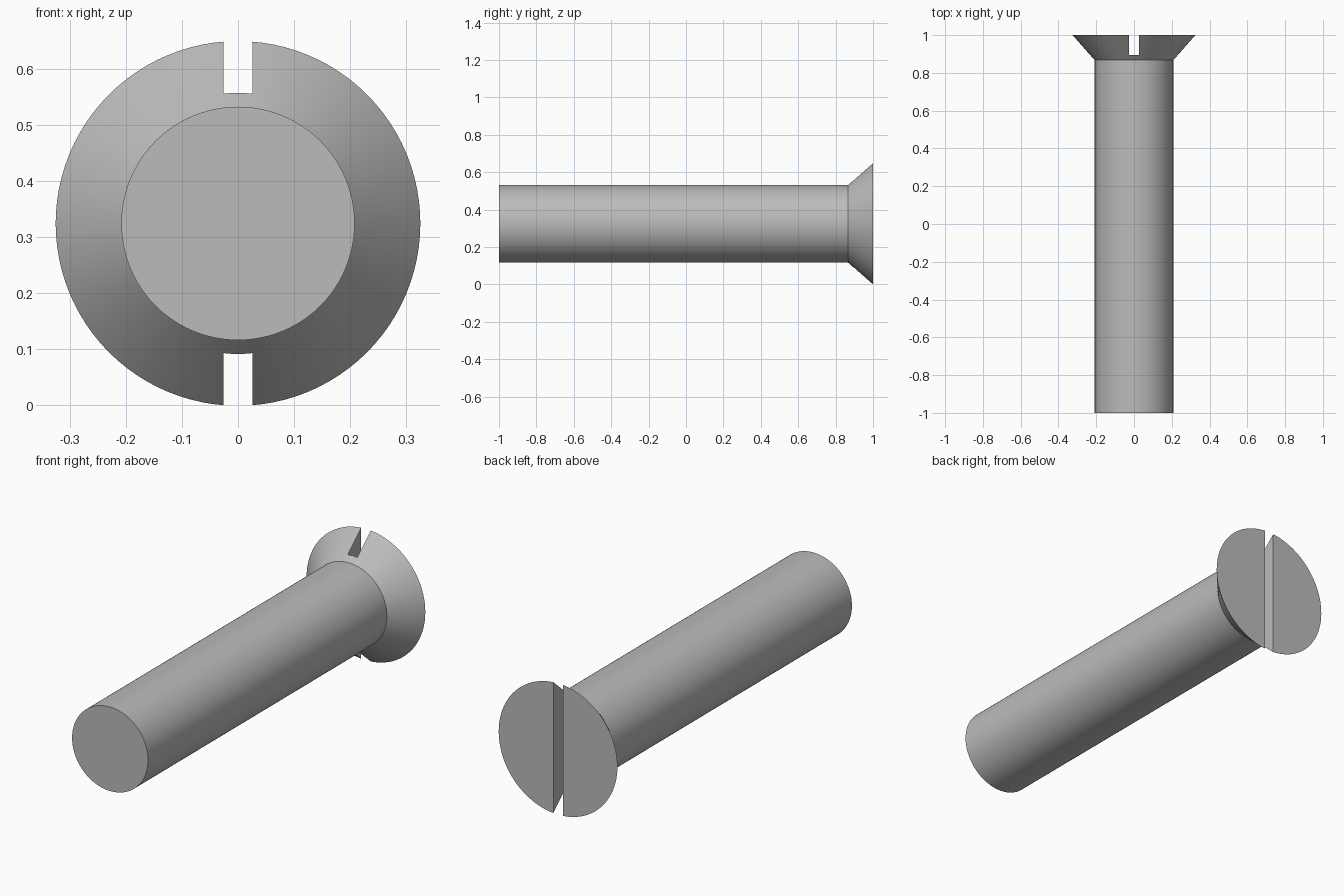
import bpy
import bmesh
from math import radians, tau
from mathutils import Matrix, Vector

default_cube = bpy.data.objects.get("Cube")
if default_cube:
    bpy.data.objects.remove(default_cube, do_unlink=True)

AXIS_Z = 0.324
SEGMENTS = 96
SHANK_RADIUS, HEAD_RADIUS = 0.208, 0.325
HEAD_START, SLOT_FLOOR, SLOT_WIDTH = 0.867, 0.895, 0.052


def make_material(name, color):
    mat = bpy.data.materials.new(name)
    mat.use_nodes = True
    mat.diffuse_color = color
    mat.node_tree.nodes["Principled BSDF"].inputs["Base Color"].default_value = color
    return mat


def add_object(name, bm):
    bmesh.ops.recalc_face_normals(bm, faces=bm.faces)
    mesh = bpy.data.meshes.new(name)
    bm.to_mesh(mesh)
    bm.free()
    obj = bpy.data.objects.new(name, mesh)
    bpy.context.collection.objects.link(obj)
    return obj


# Screw body: rings along y, bridged by side faces and closed by flat ends
profile = [(-1, SHANK_RADIUS), (HEAD_START, SHANK_RADIUS), (1, HEAD_RADIUS)]
bm = bmesh.new()
rings = []
for y, radius in profile:
    rings.append([
        bm.verts.new(Matrix.Rotation(tau * i / SEGMENTS, 3, "Y") @ Vector((0, y, radius))
                     + Vector((0, 0, AXIS_Z)))
        for i in range(SEGMENTS)])
for a, b in zip(rings, rings[1:]):
    for i in range(SEGMENTS):
        j = (i + 1) % SEGMENTS
        bm.faces.new((a[i], a[j], b[j], b[i]))
bm.faces.new(rings[0])
bm.faces.new(rings[-1])
screw = add_object("countersunk_screw", bm)
screw.data.materials.append(make_material("grey metal", (0.5, 0.5, 0.5, 1)))

# Driver slot across the full head, cut with a box
bm = bmesh.new()
bmesh.ops.create_cube(bm, size=1)
bmesh.ops.scale(bm, verts=bm.verts, vec=(SLOT_WIDTH, 0.4, 1))
bmesh.ops.translate(bm, verts=bm.verts, vec=(0, SLOT_FLOOR + 0.2, AXIS_Z))
cutter = add_object("slot_cutter", bm)
cutter.hide_render = True

slot = screw.modifiers.new("driver_slot", "BOOLEAN")
slot.operation = "DIFFERENCE"
slot.solver = "EXACT"
slot.object = cutter

# Bake the cut, then smooth the round sides while keeping the rims sharp
bpy.ops.object.select_all(action="DESELECT")
screw.select_set(True)
bpy.context.view_layer.objects.active = screw
bpy.ops.object.modifier_apply(modifier=slot.name)
bpy.data.objects.remove(cutter, do_unlink=True)
bpy.ops.object.shade_smooth_by_angle(angle=radians(30))
